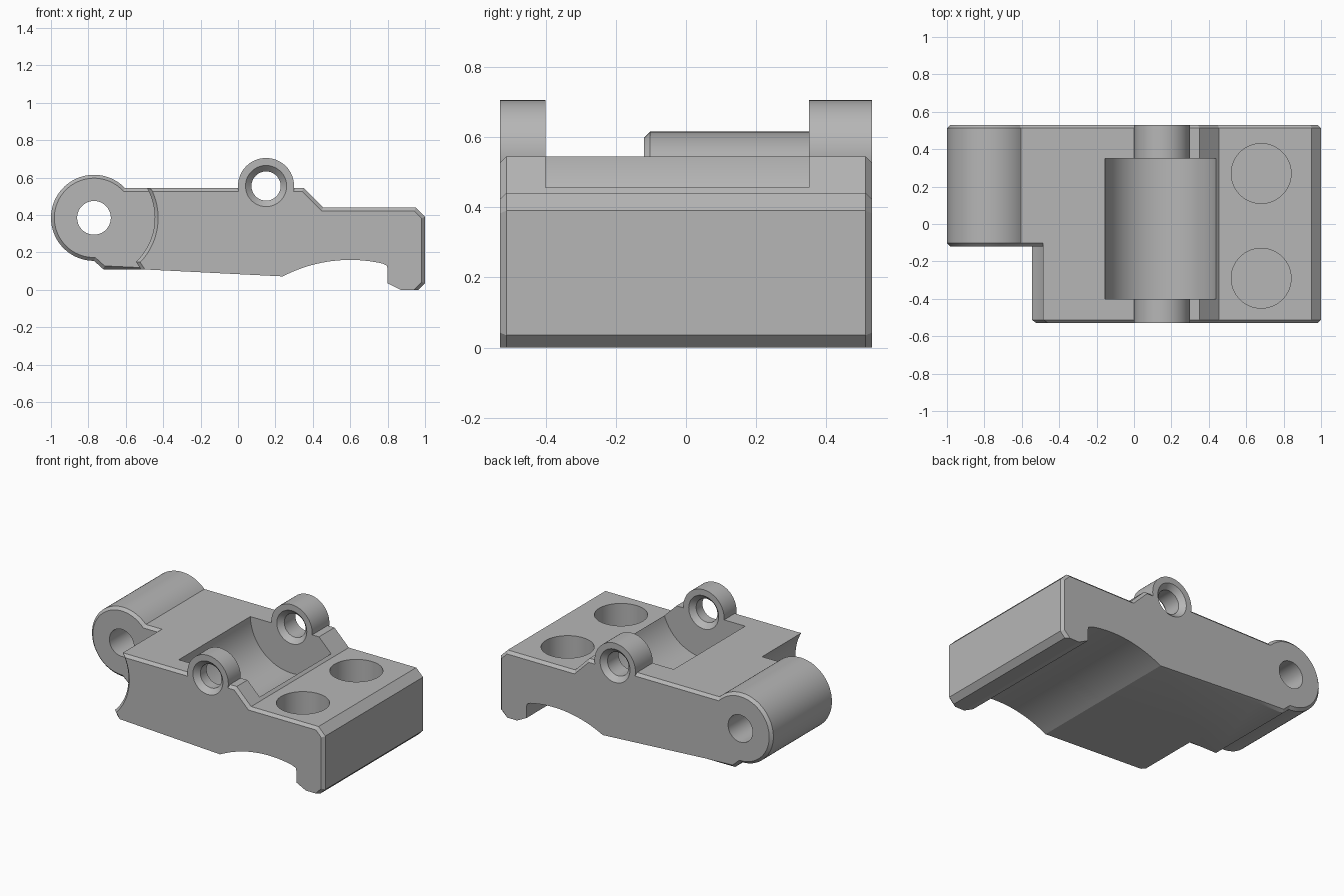
import bpy, bmesh, math
from mathutils import Vector

if "Cube" in bpy.data.objects:
    bpy.data.objects.remove(bpy.data.objects["Cube"], do_unlink=True)

grey = bpy.data.materials.new("plain_grey")
grey.use_nodes = True
colour = (0.47, 0.47, 0.47, 1)
grey.diffuse_color = colour
grey.node_tree.nodes["Principled BSDF"].inputs["Base Color"].default_value = colour

CHAMFER = 0.018
HALF = 0.53            # half width along y
PIVOT = (-0.77, 0.385)  # hinge axis
LUG = (0.15, 0.555)     # pin lug axis
TOP = 0.545


def arc(centre, r, a0, a1, n):
    """Points on an arc in the xz plane, angles in degrees."""
    angles = [math.radians(a0 + (a1 - a0) * i / n) for i in range(n + 1)]
    return [(centre[0] + r * math.cos(a), centre[1] + r * math.sin(a)) for a in angles]


def loft(name, rings):
    """Skin closed rings of equal length and cap both ends."""
    bm = bmesh.new()
    loops = [[bm.verts.new(p) for p in ring] for ring in rings]
    n = len(loops[0])
    for a, b in zip(loops, loops[1:]):
        for i in range(n):
            j = (i + 1) % n
            bm.faces.new((a[i], a[j], b[j], b[i]))
    bm.faces.new(loops[0])
    bm.faces.new(loops[-1])
    bmesh.ops.recalc_face_normals(bm, faces=bm.faces)
    mesh = bpy.data.meshes.new(name)
    bm.to_mesh(mesh)
    bm.free()
    mesh.materials.append(grey)
    obj = bpy.data.objects.new(name, mesh)
    bpy.context.collection.objects.link(obj)
    return obj


def lathe(name, centre, profile, sides=64):
    """Turned solid about an axis along y, profile as (y, radius)."""
    return loft(name, [[(x, y, z) for x, z in arc(centre, r, 0, 360, sides)[:-1]]
                       for y, r in profile])


def inset(outline):
    """Offset the outline inward, leaving underside edges in place."""
    n = len(outline)
    pts = [Vector(p) for p in outline]
    edges = []
    for i in range(n):
        a, b = pts[i], pts[(i + 1) % n]
        d = (b - a).normalized()
        mid = (a + b) / 2
        sharp = mid.y < 0.17 and -0.5 < mid.x < 0.96
        edges.append((Vector((-d.y, d.x)), 0 if sharp else CHAMFER))
    result = []
    for i, p in enumerate(pts):
        (n1, d1), (n2, d2) = edges[i - 1], edges[i]
        det = n1.x * n2.y - n1.y * n2.x
        if abs(det) < 0.15:
            move = (n1 + n2).normalized() * (d1 + d2) / 2
        else:
            move = Vector((d1 * n2.y - d2 * n1.y, d2 * n1.x - d1 * n2.x)) / det
        result.append(tuple(p + move))
    return result


def plate(name, outline, y0, y1, chamfer_start, chamfer_end):
    """Extrude an outline along y with chamfered ends."""
    small = inset(outline)
    sections = [(y0 + CHAMFER, outline), (y1 - CHAMFER, outline)]
    sections.insert(0, (y0, small if chamfer_start else outline))
    sections.append((y1, small if chamfer_end else outline))
    return loft(name, [[(x, y, z) for x, z in o] for y, o in sections])


def combine(target, tool, operation):
    mod = target.modifiers.new(operation, "BOOLEAN")
    mod.operation = operation
    mod.solver = "EXACT"
    mod.object = tool
    bpy.context.view_layer.update()
    deps = bpy.context.evaluated_depsgraph_get()
    mesh = bpy.data.meshes.new_from_object(target.evaluated_get(deps))
    target.modifiers.clear()
    target.data = mesh
    bpy.data.objects.remove(tool, do_unlink=True)


# Shared outline: arched underside, hooked end, stepped top
underside = arc((0.6, -0.62), 0.78, 117.5, 77.4, 20)
underside += [(0.795, 0.13), (0.80, 0.11), (0.80, 0.035), (0.87, 0.0)]
end_and_top = [(0.965, 0), (1, 0.035), (1, 0.39), (0.95, 0.44), (0.455, 0.44), (0.35, TOP)]
shared = [(-0.52, 0.11)] + underside + end_and_top

# Rear body with the hinge knuckle
start = math.degrees(math.asin((TOP - PIVOT[1]) / 0.23))
knuckle = arc(PIVOT, 0.23, start, 270, 48)
body = plate("hinged_block", [(-0.72, 0.11)] + shared + knuckle, -0.12, HALF, True, True)

# Front body with the concave clearance for the mating knuckle
start = math.degrees(math.asin((TOP - PIVOT[1]) / 0.325))
clearance = arc(PIVOT, 0.325, start, -46.3, 24)
front = plate("front_body", shared + clearance, -HALF, 0.0, True, False)
combine(body, front, "UNION")

# Pin lugs on both sides
for y0, y1 in ((-HALF, -0.40), (0.35, HALF)):
    combine(body, lathe("pin_lug", LUG, [(y0, 0.15), (y1, 0.15)]), "UNION")

# Round trough between the lugs
combine(body, lathe("trough", LUG, [(-0.40, 0.305), (0.35, 0.305)], 96), "DIFFERENCE")

# Countersunk pin bore through both lugs
wide, bore, sink = 0.11, 0.078, 0.032
profile = [(-0.6, wide)]
for y0, y1 in ((-HALF, -0.40), (0.35, HALF)):
    profile += [(y0, wide), (y0 + sink, bore), (y1 - sink, bore), (y1, wide)]
profile.append((0.6, wide))
combine(body, lathe("pin_bore", LUG, profile), "DIFFERENCE")

# Hinge bore
combine(body, lathe("hinge_bore", PIVOT, [(-0.3, 0.09), (0.7, 0.09)]), "DIFFERENCE")

# Blind round pockets in the low deck
for y in (0.27, -0.29):
    ring = arc((0.68, y), 0.16, 0, 360, 64)[:-1]
    pocket = loft("round_pocket", [[(x, v, z) for x, v in ring] for z in (0.24, 0.6)])
    combine(body, pocket, "DIFFERENCE")

# Smooth the round walls, keep the machined edges
bpy.ops.object.select_all(action="DESELECT")
body.select_set(True)
bpy.context.view_layer.objects.active = body
bpy.ops.object.shade_smooth_by_angle(angle=math.radians(25))
